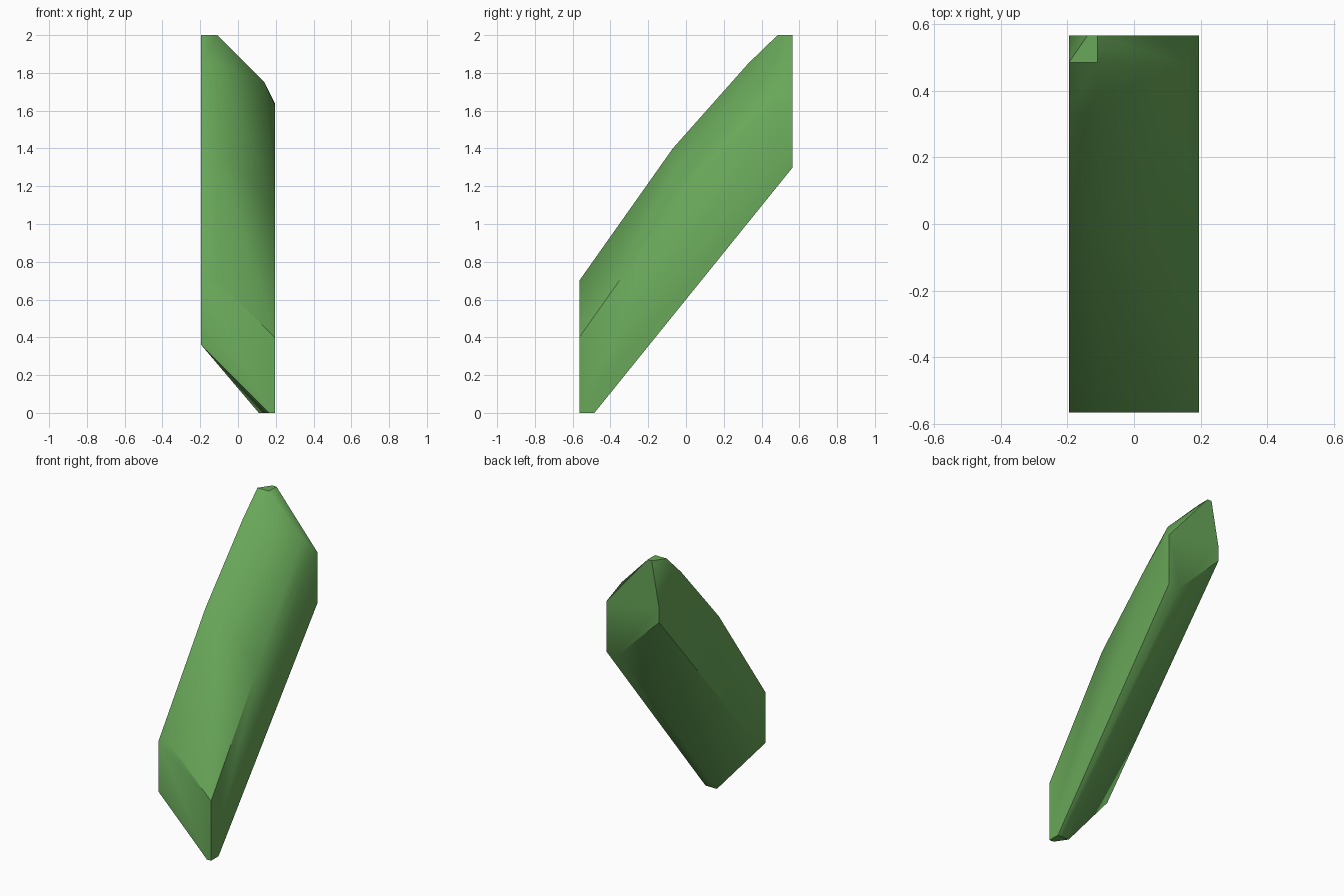
import bpy
import bmesh
import math

cube = bpy.data.objects.get("Cube")
if cube:
    bpy.data.objects.remove(cube, do_unlink=True)

# Single green material
green = bpy.data.materials.new("leaf green")
colour = (0.14, 0.39, 0.10, 1.0)
green.diffuse_color = colour
green.use_nodes = True
bsdf = next(n for n in green.node_tree.nodes if n.type == "BSDF_PRINCIPLED")
bsdf.inputs["Base Color"].default_value = colour
bsdf.inputs["Roughness"].default_value = 0.8

L, R = -0.195, 0.195   # side walls
RIDGE, KEEL = -0.11, 0.11   # inner edges of the top and bottom strips

# Cross-sections along the slanted bar: y -> corner points (x, z)
sections = {
    -0.565: [(L, 0.36), (L, 0.70), (RIDGE, 0.70), (R, 0.40), (R, 0.0), (0.165, 0.0)],
    -0.485: [(L, 0.37), (KEEL, 0.0), (R, 0.0)],
    -0.07: [(L, 1.40), (RIDGE, 1.40), (R, 1.10)],
    0.33: [(L, 1.85), (RIDGE, 1.85), (R, 1.495)],
    0.485: [(L, 2.0), (RIDGE, 2.0), (0.14, 1.75), (R, 1.625)],
    0.565: [(L, 1.60), (L, 1.70), (-0.14, 2.0), (RIDGE, 2.0),
            (R, 1.64), (R, 1.30), (KEEL, 1.30)],
}

# Skin the sections into one faceted, chamfered bar
bm = bmesh.new()
for y, points in sections.items():
    for x, z in points:
        bm.verts.new((x, y, z))
hull = bmesh.ops.convex_hull(bm, input=bm.verts)
loose = [v for v in bm.verts if not v.link_faces]
bmesh.ops.delete(bm, geom=loose, context="VERTS")
bmesh.ops.dissolve_limit(bm, angle_limit=math.radians(0.5),
                         verts=bm.verts, edges=bm.edges)
bmesh.ops.recalc_face_normals(bm, faces=bm.faces)

mesh = bpy.data.meshes.new("slanted_bar")
bm.to_mesh(mesh)
bm.free()
mesh.materials.append(green)
bar = bpy.data.objects.new("slanted_bar", mesh)
bpy.context.collection.objects.link(bar)

# Soft chamfers, crisp main edges
bpy.ops.object.select_all(action="DESELECT")
bar.select_set(True)
bpy.context.view_layer.objects.active = bar
bpy.ops.object.shade_smooth_by_angle(angle=math.radians(40))
